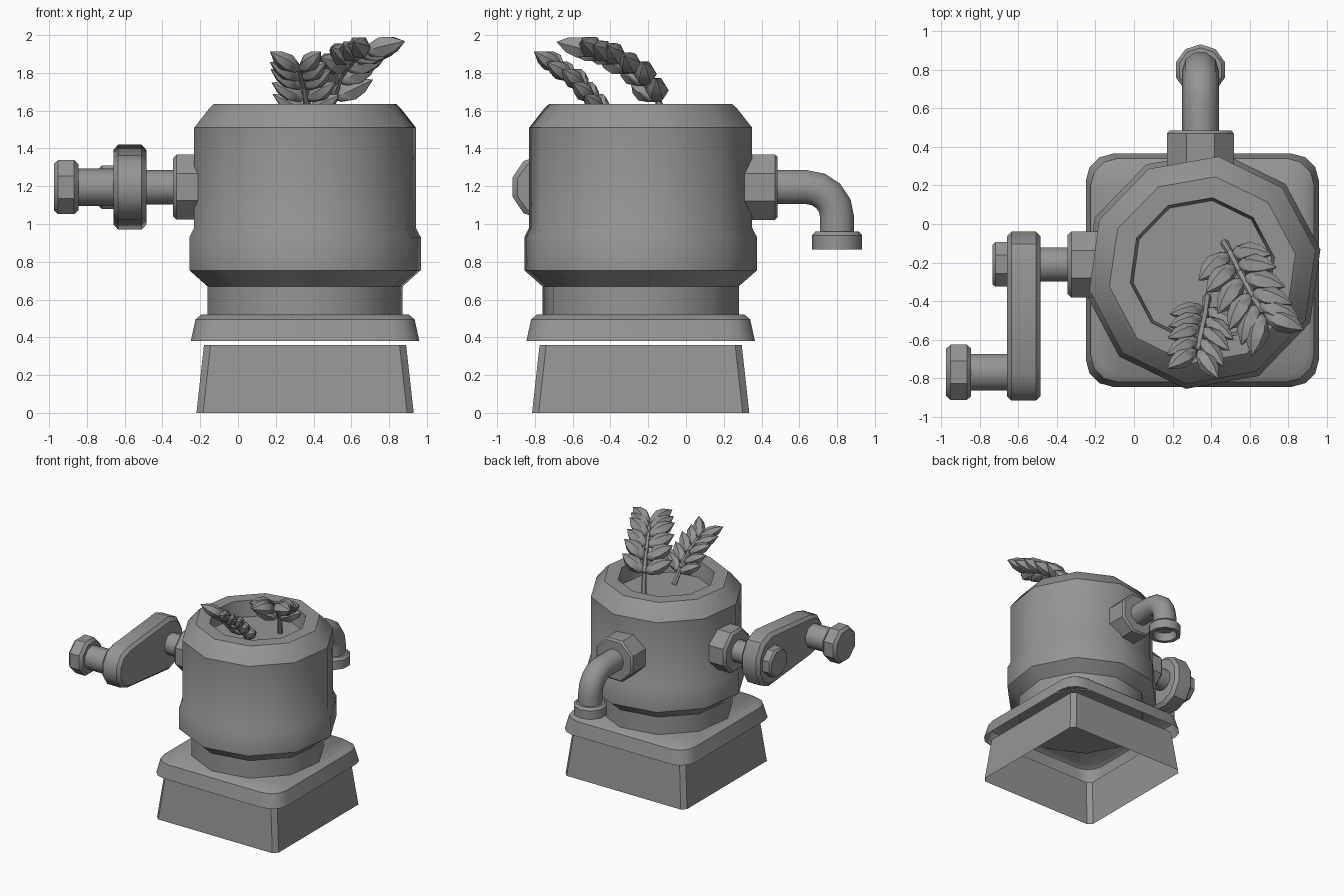
import bpy, bmesh, math
from mathutils import Vector, Matrix

if "Cube" in bpy.data.objects:
    bpy.data.objects.remove(bpy.data.objects["Cube"])

GREY = bpy.data.materials.new("plain_grey")
GREY.diffuse_color = (0.3, 0.3, 0.3, 1)
GREY.use_nodes = True
GREY.node_tree.nodes["Principled BSDF"].inputs["Base Color"].default_value = GREY.diffuse_color
CX, CY = 0.355, -0.24          # centre of the body
AXIS_Z = 1.195                 # height of crank and spout


def finish(name, bm, angle=37):
    bmesh.ops.recalc_face_normals(bm, faces=bm.faces)
    mesh = bpy.data.meshes.new(name)
    bm.to_mesh(mesh)
    bm.free()
    mesh.materials.append(GREY)
    obj = bpy.data.objects.new(name, mesh)
    bpy.context.collection.objects.link(obj)
    bpy.ops.object.select_all(action='DESELECT')
    obj.select_set(True)
    bpy.context.view_layer.objects.active = obj
    bpy.ops.object.shade_smooth_by_angle(angle=math.radians(angle))
    return obj


def skin(bm, rings):
    """Join successive rings of vertices; a ring of one vertex is a tip."""
    for a, b in zip(rings, rings[1:]):
        n = max(len(a), len(b))
        for i in range(n):
            j = (i + 1) % n
            if len(a) == 1:
                bm.faces.new((a[0], b[j], b[i]))
            elif len(b) == 1:
                bm.faces.new((a[i], a[j], b[0]))
            else:
                bm.faces.new((a[i], a[j], b[j], b[i]))


def lathe(bm, profile, sides, matrix, phase=0.0):
    """Spin (radius, height) points about the local z axis."""
    rings = []
    for r, h in profile:
        count = 1 if r == 0 else sides
        rings.append([bm.verts.new(matrix @ Vector((
            r * math.cos(phase + math.tau * i / sides),
            r * math.sin(phase + math.tau * i / sides), h))) for i in range(count)])
    skin(bm, rings)


def turned(name, profile, sides, matrix, phase=0.0, angle=37):
    bm = bmesh.new()
    lathe(bm, profile, sides, matrix, phase)
    return finish(name, bm, angle)


def square_rings(name, levels, corner, segments, cap):
    """Square shell with rounded corners from (half width, z) levels."""
    bm = bmesh.new()
    rings = []
    for half, z in levels:
        ring = []
        for q in range(4):
            mid = math.pi / 4 + q * math.pi / 2
            c = half - corner
            sx, sy = math.copysign(c, math.cos(mid)), math.copysign(c, math.sin(mid))
            for k in range(segments + 1):
                a = q * math.pi / 2 + k / segments * math.pi / 2
                ring.append(bm.verts.new((CX + sx + corner * math.cos(a),
                                          CY + sy + corner * math.sin(a), z)))
        rings.append(ring)
    skin(bm, rings)
    if cap:
        bm.faces.new(rings[-1])
    return finish(name, bm)


def along_x(x, y):
    return Matrix.Translation((x, y, AXIS_Z)) @ Matrix.Rotation(-math.pi / 2, 4, 'Y')


def rod(r, length, b):
    """Closed cylinder profile with chamfered ends."""
    return [(0, 0), (r - b, 0), (r, b), (r, length - b), (r - b, length), (0, length)]


# Plinth: open tapered box, then the overhanging slab
square_rings("plinth", [(0.575, 0), (0.535, 0.36)], 0.035, 1, False)
square_rings("slab", [(0.605, 0.38), (0.58, 0.495), (0.55, 0.52)], 0.14, 3, True)

# Ten-sided body with neck, belly band, shoulder and planting hollow
turned("body", [(0, 0.51), (0.525, 0.51), (0.525, 0.67), (0.622, 0.755), (0.622, 0.93),
                (0.596, 0.98), (0.596, 1.51), (0.515, 1.612), (0.49, 1.635),
                (0.38, 1.635), (0.365, 1.50), (0, 1.50)],
       10, Matrix.Translation((CX, CY, 0)), math.radians(10))

# Crank: mount, axle, arm, hub nut, handle shaft and knob
OCT = math.pi / 8
HUB, END = -0.21, -0.77
turned("crank_mount", rod(0.186, 0.26, 0.02), 8, along_x(-0.085, HUB), OCT)
turned("crank_axle", rod(0.092, 0.25, 0.005), 10, along_x(-0.30, HUB))
turned("hub_nut", rod(0.125, 0.17, 0.015), 8, along_x(-0.565, HUB), OCT)
turned("handle_shaft", rod(0.1, 0.32, 0.005), 10, along_x(-0.60, END))
turned("handle_knob", rod(0.155, 0.13, 0.022), 8, along_x(-0.845, END), OCT)

bm = bmesh.new()
outline = [(HUB + 0.18 * math.cos(math.radians(a)), 0.225 * math.sin(math.radians(a)))
           for a in range(-90, 91, 36)]
outline += [(END + 0.155 * math.cos(math.radians(a)), 0.17 * math.sin(math.radians(a)))
            for a in range(90, 271, 36)]
rings = []
for x, inset in ((-0.485, 0.025), (-0.51, 0), (-0.635, 0), (-0.66, 0.025)):
    shrink = 1 - inset / 0.2
    rings.append([bm.verts.new((x, -0.48 + (y + 0.48) * (1 - inset / 0.45),
                                AXIS_Z + z * shrink)) for y, z in outline])
skin(bm, rings)
bm.faces.new(rings[0])
bm.faces.new(rings[-1])
finish("crank_arm", bm)

# Spout: flange, bent pipe and open nozzle
back = Matrix.Translation((CX - 0.01, 0.2, AXIS_Z)) @ Matrix.Rotation(-math.pi / 2, 4, 'X')
turned("spout_flange", rod(0.188, 0.285, 0.015), 8, back, OCT)

bm = bmesh.new()
path = [(0.40, AXIS_Z, 0)]
for i in range(5):
    a = math.radians(22.5 * i)
    path.append((0.64 + 0.16 * math.sin(a), AXIS_Z - 0.16 + 0.16 * math.cos(a), a))
path.append((0.80, 0.93, math.pi / 2))
rings = []
for y, z, a in path:
    up = Vector((0, math.sin(a), math.cos(a)))
    rings.append([bm.verts.new(Vector((CX - 0.01, y, z)) + 0.095 * (
        math.cos(t) * Vector((1, 0, 0)) + math.sin(t) * up))
        for t in (math.tau * i / 10 for i in range(10))])
skin(bm, rings)
finish("spout_pipe", bm)

turned("spout_nozzle", [(0, 0.96), (0.115, 0.96), (0.133, 0.94), (0.133, 0.865),
                        (0.10, 0.865), (0.085, 0.93), (0, 0.93)],
       10, Matrix.Translation((CX - 0.01, 0.80, 0)), math.pi / 10)


# Succulent sprigs: bent stems with paired pointed leaves
def leaf(bm, base, direction, length, radius):
    m = Matrix.Translation(base) @ direction.to_track_quat('Z', 'Y').to_matrix().to_4x4()
    lathe(bm, [(0, 0), (radius * 0.6, length * 0.15), (radius, length * 0.45),
               (radius * 0.75, length * 0.72), (0, length)], 6, m)


def sprig(name, points, side, pairs, length, radius):
    pts = [Vector(p) for p in points]
    side = Vector(side).normalized()
    leaves, stem = bmesh.new(), bmesh.new()
    for a, b in zip(pts, pts[1:]):
        d = b - a
        m = Matrix.Translation(a) @ d.to_track_quat('Z', 'Y').to_matrix().to_4x4()
        lathe(stem, [(0.022, 0), (0.018, d.length)], 6, m)
    for k in range(pairs):
        t = (0.25 + 0.75 * k / (pairs - 1)) * (len(pts) - 1)
        i = min(int(t), len(pts) - 2)
        pos = pts[i].lerp(pts[i + 1], t - i)
        tangent = (pts[i + 1] - pts[i]).normalized()
        spread = 0.95 - 0.45 * k / (pairs - 1)
        for s in (-1, 1):
            leaf(leaves, pos, (tangent * 0.6 + side * s * spread).normalized(),
                 length, radius)
    finish(name + "_stem", stem)
    finish(name + "_leaves", leaves, 50)


sprig("front_sprig", [(0.38, -0.38, 1.50), (0.37, -0.46, 1.62), (0.35, -0.55, 1.73),
                      (0.33, -0.65, 1.81)], (1, -0.2, 0), 5, 0.215, 0.05)
sprig("back_sprig", [(0.47, -0.10, 1.50), (0.50, -0.15, 1.66), (0.55, -0.25, 1.80),
                     (0.62, -0.38, 1.88), (0.67, -0.46, 1.91)],
      (0.9, 0.3, 0.05), 6, 0.24, 0.062)
